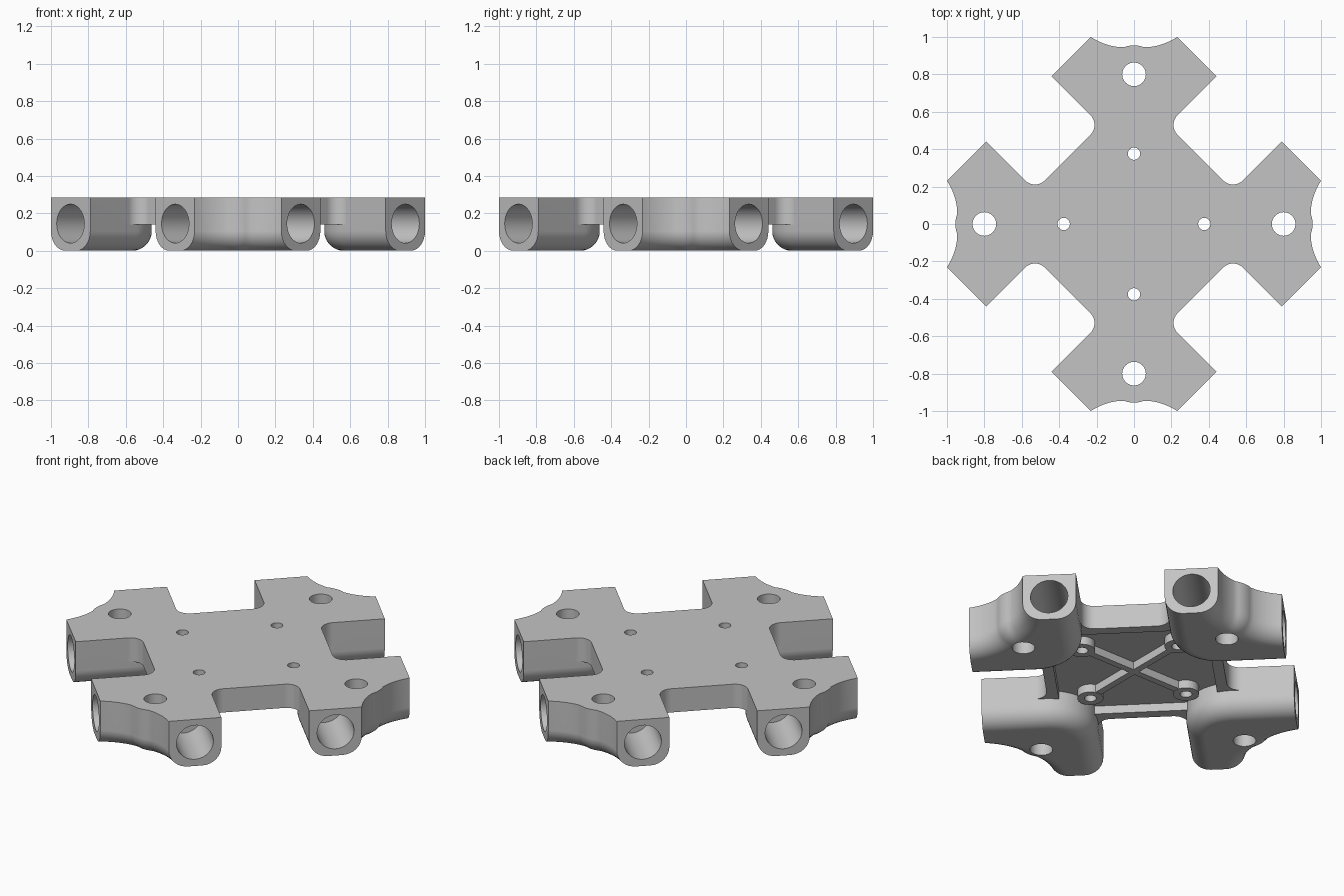
import bpy, bmesh, math
from mathutils import Vector

if "Cube" in bpy.data.objects:
    bpy.data.objects.remove(bpy.data.objects["Cube"])

TOP, MID = 0.285, 0.14          # plate top and plate underside heights
FACE, SIDE, EDGE = 0.87, 0.247, 0.502   # socket face, block side, plate edge distances
AXIS = 0.396                    # socket centre line offset
R2 = math.sqrt(2)


def diag(u, v):
    """Diagonal frame to model frame."""
    return Vector(((u + v) / R2, (v - u) / R2))


def arc(cx, cy, r, a0, a1, n):
    return [(cx + r * math.cos(math.radians(a0 + (a1 - a0) * i / n)),
             cy + r * math.sin(math.radians(a0 + (a1 - a0) * i / n))) for i in range(n + 1)]


def rings_object(name, rings):
    """Closed solid from stacked rings, listed bottom to top."""
    bm = bmesh.new()
    loops = [[bm.verts.new(p) for p in ring] for ring in rings]
    n = len(loops[0])
    for a, b in zip(loops, loops[1:]):
        for i in range(n):
            j = (i + 1) % n
            bm.faces.new((a[i], a[j], b[j], b[i]))
    bm.faces.new(loops[0][::-1])
    bm.faces.new(loops[-1])
    bmesh.ops.remove_doubles(bm, verts=bm.verts, dist=1e-5)
    bmesh.ops.recalc_face_normals(bm, faces=bm.faces)
    me = bpy.data.meshes.new(name)
    bm.to_mesh(me)
    bm.free()
    ob = bpy.data.objects.new(name, me)
    bpy.context.collection.objects.link(ob)
    return ob


def prism(name, pts, z0, z1):
    return rings_object(name, [[(p[0], p[1], z) for p in pts] for z in (z0, z1)])


def cylinder(name, x, y, r, z0, z1, n=40):
    return prism(name, arc(x, y, r, 0, 360, n)[:-1], z0, z1)


def turn(p, k):
    a = k * math.pi / 2
    return (p[0] * math.cos(a) - p[1] * math.sin(a), p[0] * math.sin(a) + p[1] * math.cos(a))


def combine(base, other, op):
    m = base.modifiers.new("combine", 'BOOLEAN')
    m.operation, m.solver, m.object = op, 'EXACT', other
    bpy.context.view_layer.objects.active = base
    bpy.ops.object.modifier_apply(modifier=m.name)
    bpy.data.objects.remove(other)


def inset(pts, d, fixed):
    """Move every edge inward by d, except the fixed ones."""
    n, out = len(pts), []
    for i in range(n):
        p0, p1, p2 = pts[i - 1], pts[i], pts[(i + 1) % n]
        e1, e2 = (p1 - p0).normalized(), (p2 - p1).normalized()
        n1, n2 = Vector((-e1.y, e1.x)), Vector((-e2.y, e2.x))
        d1 = 0 if (i - 1) % n in fixed else d
        d2 = 0 if i in fixed else d
        det = n1.x * n2.y - n1.y * n2.x
        if abs(det) < 1e-4:
            out.append(p1 + n1 * d1)
        else:
            out.append(p1 + Vector(((d1 * n2.y - d2 * n1.y) / det, (n1.x * d2 - n2.x * d1) / det)))
    return out


# Centre plate with filleted notches between the corner blocks
outline = []
for k in range(4):
    f = 0.075
    side = [(EDGE + f, -0.35), (EDGE + f, -SIDE - 0.006)]
    side += arc(EDGE + f, -SIDE + f, f, 270, 180, 10)
    side += arc(EDGE + f, SIDE - f, f, 180, 90, 10)
    side += [(EDGE + f, SIDE + 0.006), (EDGE + f, 0.35)]
    outline += [turn(diag(*p), k) for p in side]
body = prism("connector_plate", outline, MID, TOP)

# Shallow recess under the plate
q = 0.44
combine(body, prism("recess", [diag(*p) for p in ((-q, -q), (q, -q), (q, q), (-q, q))],
                    MID - 0.05, MID + 0.05), 'DIFFERENCE')

# Crossed ribs and screw bosses in the recess
for k in range(2):
    rib = [turn(p, k) for p in ((-0.37, -0.02), (0.37, -0.02), (0.37, 0.02), (-0.37, 0.02))]
    combine(body, prism("rib", rib, MID + 0.002, MID + 0.08), 'UNION')
for k in range(4):
    x, y = turn((0.376, 0), k)
    combine(body, cylinder("boss", x, y, 0.072, MID, MID + 0.09), 'UNION')

# Corner block outline: two socket faces, scalloped outside, rounded inside
half = [(0.945 + 0.055 * ((t - 0.055) / 0.177) ** 2, t)
        for t in [0.232 - 0.177 * i / 10 for i in range(11)]]
boss = [(0.8 + math.sqrt(0.155 ** 2 - t * t), t) for t in (0.04, 0.02)]
outer = half + boss
outer = [(x, -y) for x, y in outer] + [(0.955, 0)] + outer[::-1]
block = [diag(FACE, SIDE)] + [Vector(p) for p in outer] + [diag(SIDE, FACE)]
fixed = {0, len(block) - 2}
block += [diag(*p) for p in arc(SIDE + 0.27, SIDE + 0.27, 0.27, 180, 270, 16)]

# Four blocks with rounded lower edges
R, STEPS = 0.105, 8
for k in range(4):
    rings = []
    for i in range(STEPS + 1):
        a = math.pi / 2 * i / STEPS
        ring = inset(block, R * (1 - math.sin(a)), fixed)
        rings.append([(*turn(p, k), R * (1 - math.cos(a))) for p in ring])
    rings.append([(*turn(p, k), TOP) for p in block])
    combine(body, rings_object("corner_block", rings), 'UNION')

# Tube sockets, bolt holes and small screw holes
for k in range(4):
    for swap in (False, True):
        rings = []
        for along in (0.52, 0.95):
            ring = []
            for c, z in arc(AXIS, 0.145, 0.104, 0, 360, 48)[:-1]:
                p = diag(c, along) if swap else diag(along, c)
                ring.append((*turn(p, k), z))
            rings.append(ring)
        combine(body, rings_object("socket", rings), 'DIFFERENCE')
    for dist, r in ((0.8, 0.063), (0.376, 0.033)):
        x, y = turn((dist, 0), k)
        combine(body, cylinder("hole", x, y, r, -0.1, 0.4), 'DIFFERENCE')

# Single grey finish, smooth curves with crisp edges
mat = bpy.data.materials.new("grey")
mat.diffuse_color = (0.55, 0.55, 0.55, 1)
mat.use_nodes = True
mat.node_tree.nodes["Principled BSDF"].inputs["Base Color"].default_value = mat.diffuse_color
body.data.materials.clear()
body.data.materials.append(mat)
for f in body.data.polygons:
    f.material_index = 0
bpy.ops.object.select_all(action='DESELECT')
body.select_set(True)
bpy.context.view_layer.objects.active = body
bpy.ops.object.shade_smooth_by_angle(angle=math.radians(30))
wn = body.modifiers.new("even_shading", 'WEIGHTED_NORMAL')
wn.keep_sharp = True
